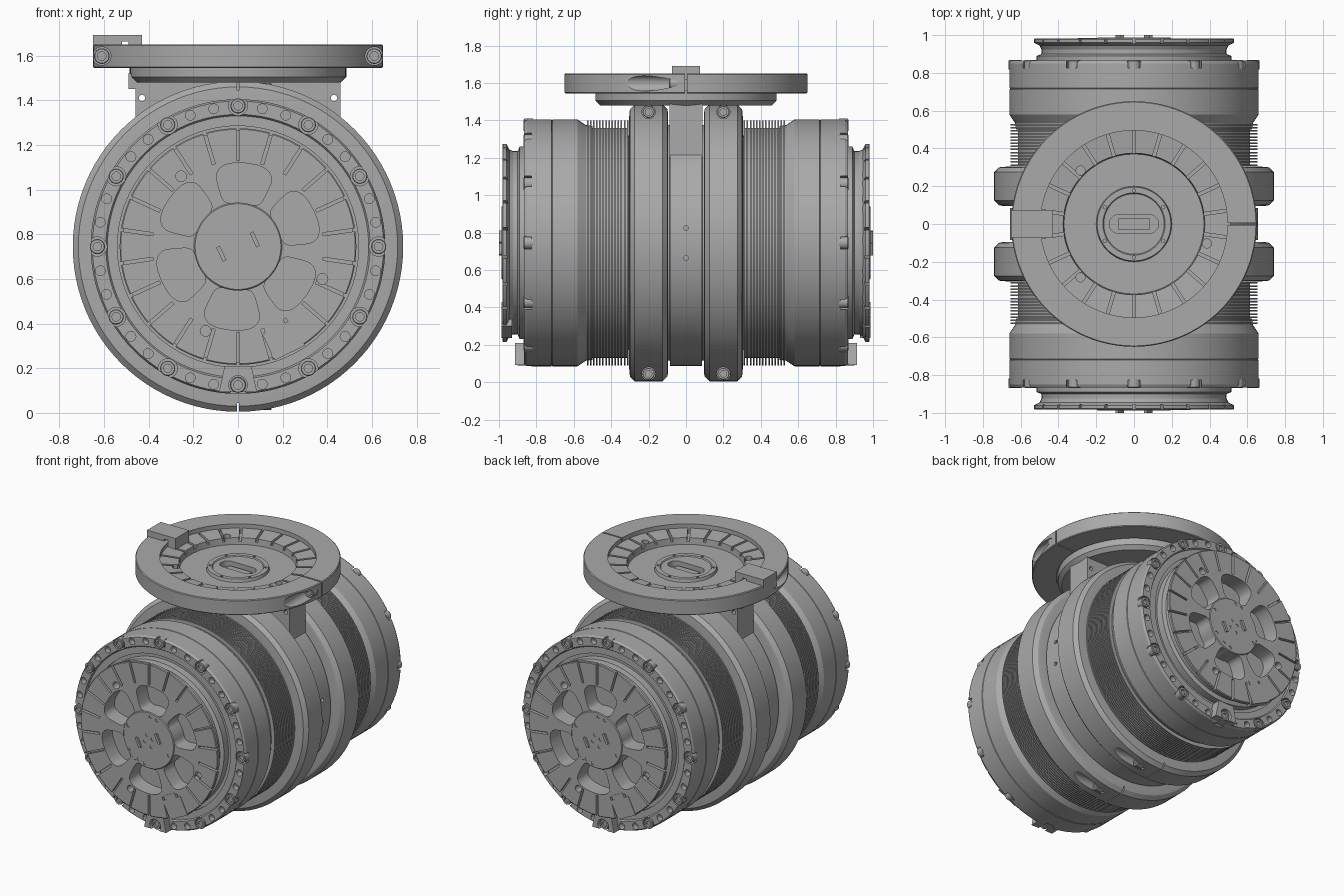
import bpy, bmesh
from math import pi, cos, sin, radians, copysign
from mathutils import Matrix, Vector

cube = bpy.data.objects.get("Cube")
if cube:
    bpy.data.objects.remove(cube)

grey = bpy.data.materials.new("machined_grey")
grey.use_nodes = True
tone = (0.40, 0.40, 0.40, 1)
grey.diffuse_color = tone
grey.node_tree.nodes["Principled BSDF"].inputs["Base Color"].default_value = tone

AXIS = 0.745                      # height of the barrel axis
move = Matrix.Translation
UP = move((0, 0, AXIS))
FRONT = UP @ Matrix.Rotation(pi / 2, 4, 'X')
REAR = UP @ Matrix.Rotation(pi, 4, 'Z') @ Matrix.Rotation(pi / 2, 4, 'X')
TO_X = Matrix.Rotation(pi / 2, 4, 'Y')
TO_FRONT = Matrix.Rotation(pi / 2, 4, 'X')


def turn(deg):
    return Matrix.Rotation(radians(deg), 4, 'Z')


def lathe(bm, profile, steps=96, m=Matrix()):
    verts = [bm.verts.new((r, 0, z)) for r, z in profile]
    edges = [bm.edges.new(p) for p in zip(verts, verts[1:])]
    before = set(bm.verts) - set(verts)
    bmesh.ops.spin(bm, geom=verts + edges, cent=(0, 0, 0), axis=(0, 0, 1),
                   angle=2 * pi, steps=steps, use_duplicate=False)
    new = [v for v in bm.verts if v not in before]
    bmesh.ops.remove_doubles(bm, verts=new, dist=1e-5)
    new = [v for v in bm.verts if v not in before]
    bmesh.ops.transform(bm, matrix=m, verts=new)


def box(bm, lo, hi, m=Matrix()):
    lo, hi = Vector(lo), Vector(hi)
    bmesh.ops.create_cube(bm, size=1, matrix=m @ move((lo + hi) / 2) @ Matrix.Diagonal((*(hi - lo), 1)))


def rod(bm, r, z0, z1, m=Matrix(), seg=24):
    bmesh.ops.create_cone(bm, cap_ends=True, segments=seg, radius1=r, radius2=r,
                          depth=z1 - z0, matrix=m @ move((0, 0, (z0 + z1) / 2)))


def prism(bm, outline, z0, z1):
    face = bm.faces.new([bm.verts.new((x, y, z0)) for x, y in outline])
    out = bmesh.ops.extrude_face_region(bm, geom=[face])
    bmesh.ops.translate(bm, vec=(0, 0, z1 - z0),
                        verts=[v for v in out["geom"] if isinstance(v, bmesh.types.BMVert)])


def bolt(bm, m, r=0.03):
    lathe(bm, [(0, -.015), (r * .55, -.015), (r * .55, 0), (r * .9, 0), (r, -.004), (r, -.05), (0, -.05)], 24, m)


def to_object(name, bm, matrix=Matrix()):
    bmesh.ops.recalc_face_normals(bm, faces=bm.faces)
    mesh = bpy.data.meshes.new(name)
    bm.to_mesh(mesh)
    bm.free()
    mesh.materials.append(grey)
    ob = bpy.data.objects.new(name, mesh)
    ob.matrix_world = matrix
    bpy.context.collection.objects.link(ob)
    return ob


def cut(ob, bm):
    tool = to_object("cutter", bm, ob.matrix_world.copy())
    tool.hide_render = True
    mod = ob.modifiers.new("cut", 'BOOLEAN')
    mod.operation, mod.solver, mod.use_self, mod.object = 'DIFFERENCE', 'EXACT', True, tool
    bpy.context.view_layer.update()
    result = bpy.data.meshes.new_from_object(ob.evaluated_get(bpy.context.evaluated_depsgraph_get()))
    ob.modifiers.clear()
    ob.data = result
    bpy.data.objects.remove(tool)


def smooth(ob):
    bpy.ops.object.select_all(action='DESELECT')
    ob.select_set(True)
    bpy.context.view_layer.objects.active = ob
    bpy.ops.object.shade_smooth_by_angle(angle=radians(25))


parts = []      # single parts
ends = []       # parts repeated on the rear end

# End housing with bolt counterbores and small holes round the rim
bm = bmesh.new()
lathe(bm, [(0, .5), (.625, .5), (.63, .535), (.66, .58), (.66, .714), (.655, .717), (.66, .72),
           (.66, .85), (.652, .865), (.592, .865), (.585, .855), (.54, .855), (.54, .84), (0, .84)])
housing = to_object("front_housing", bm, FRONT)
bm = bmesh.new()
for k in range(12):
    rod(bm, .043, .825, .9, turn(30 * k) @ move((.63, 0, 0)))
    for side in (-10, 10):
        rod(bm, .022, .825, .9, turn(30 * k + side) @ move((.626, 0, 0)), 16)
cut(housing, bm)
ends.append(housing)

# Rim bolts
bm = bmesh.new()
for k in range(12):
    if k != 9:
        bolt(bm, turn(30 * k) @ move((.63, 0, .868)), .034)
ends.append(to_object("front_rim_bolts", bm, FRONT))

# Lock block at the foot of the rim
bm = bmesh.new()
prism(bm, [(-.06, -.535), (.06, -.535), (.085, -.652), (-.085, -.652)], .83, .915)
block = to_object("front_lock_block", bm, FRONT)
bm = bmesh.new()
rod(bm, .042, .885, .95, move((0, -.62, 0)))
box(bm, (-.004, -.7, .8), (.004, -.61, .95))
cut(block, bm)
ends.append(block)
bm = bmesh.new()
bolt(bm, move((0, -.62, .905)), .035)
ends.append(to_object("front_lock_bolt", bm, FRONT))

# Coupling rotor: flared rim, radial grooves, six deep pockets
bm = bmesh.new()
lathe(bm, [(0, .8), (.515, .8), (.515, .89), (.49, .9), (.49, .925), (.5, .945), (.53, .96), (.53, .978), (.525, .982), (0, .982)])
rotor = to_object("front_rotor", bm, FRONT)
bm = bmesh.new()


def power(v):
    return copysign(abs(v) ** .5, v)


for k in range(6):
    outline = []
    for i in range(40):
        t = 2 * pi * i / 40
        r = .285 + .09 * power(cos(t))
        a = radians(85 + 60 * k) + radians(23) * power(sin(t)) * (1 - .12 * cos(t))
        outline.append((r * cos(a), r * sin(a)))
    prism(bm, outline, .87, 1.0)
for k in range(22):
    box(bm, (.385, -.007, .955), (.56, .007, 1.0), turn(90 + k * 360 / 22))
for a in (129, -21, -111):
    rod(bm, .024, .93, 1.0, turn(a) @ move((.405, 0, 0)), 20)
cut(rotor, bm)
ends.append(rotor)

# Rotor tag plate
bm = bmesh.new()
box(bm, (.4, -.075, .93), (.53, .075, .986), turn(-64))
box(bm, (.37, -.04, .93), (.4, .04, .986), turn(-64))
ends.append(to_object("front_rotor_tag", bm, FRONT))

# Hub cap with screw holes and two contact tabs
bm = bmesh.new()
lathe(bm, [(0, .86), (.197, .86), (.197, .982), (.192, .987), (0, .987)], 64)
hub = to_object("front_hub_cap", bm, FRONT)
bm = bmesh.new()
for a in (-118, -100, -22, 68, 85, 158, 215):
    rod(bm, .012, .96, 1.0, turn(a) @ move((.17, 0, 0)), 12)
for x, y in ((-.03, -.015), (.02, -.04), (.028, .015), (-.015, .035)):
    rod(bm, .011, .965, 1.0, move((x, y, 0)), 12)
cut(hub, bm)
ends.append(hub)
bm = bmesh.new()
for s in (-1, 1):
    box(bm, (-.035, -.009, .97), (.035, .009, 1.0), move((.075 * s, .032 * s, 0)) @ turn(-65))
ends.append(to_object("front_contact_tabs", bm, FRONT))

# Cooling fins
bm = bmesh.new()
comb = [(0, .28)]
for i in range(14):
    z = .308 + i * .0165
    comb += [(.615, z), (.655, z), (.655, z + .008), (.615, z + .008)]
lathe(bm, comb + [(.615, .56), (0, .56)])
ends.append(to_object("front_cooling_fins", bm, FRONT))

# Clamp ring, split top and bottom, with tangential screw pockets
bm = bmesh.new()
lathe(bm, [(0, .095), (.69, .095), (.715, .1), (.74, .125), (.74, .275), (.715, .3), (.66, .305), (0, .305)])
clamp = to_object("front_clamp_ring", bm, FRONT)
side = 1
for ob in list(ends) + [clamp]:
    smooth(ob)
for ob in ends:
    twin = ob.copy()
    twin.name = ob.name.replace("front", "rear")
    twin.matrix_world = REAR
    bpy.context.collection.objects.link(twin)
rear_clamp = clamp.copy()
rear_clamp.data = clamp.data.copy()
rear_clamp.name = "rear_clamp_ring"
rear_clamp.matrix_world = REAR
bpy.context.collection.objects.link(rear_clamp)
for ob, s in ((clamp, 1), (rear_clamp, -1)):
    bm = bmesh.new()
    for v in (-.7, .7):
        rod(bm, .036, .09, .6, move((0, v, .2)) @ Matrix.Rotation(s * pi / 2, 4, 'Y'))
        box(bm, (-.004, min(v, v * 1.1), .08), (.004, max(v, v * 1.1), .32))
    cut(ob, bm)
    parts.append(ob)
bm = bmesh.new()
for y in (-.2, .2):
    for v in (-.7, .7):
        bolt(bm, move((.15, y, AXIS + v)) @ TO_X, .032)
parts.append(to_object("clamp_bolts", bm))

# Middle band between the clamps
bm = bmesh.new()
lathe(bm, [(0, -.1), (.63, -.1), (.63, -.087), (.657, -.085), (.657, .085), (.63, .087), (.63, .1), (0, .1)])
band = to_object("middle_band", bm, FRONT)
bm = bmesh.new()
for z in (-.08, .08):
    rod(bm, .013, .6, .7, move((0, z, 0)) @ TO_X, 12)
cut(band, bm)
parts.append(band)

# Saddle neck rising from the band to the top flange
bm = bmesh.new()
box(bm, (-.46, -.087, .95), (.46, .087, 1.51))
box(bm, (-.49, -.087, 1.45), (-.44, .087, 1.52))
neck = to_object("saddle_neck", bm)
bm = bmesh.new()
for x in (-.43, .43):
    rod(bm, .014, -.2, .2, move((x, 0, 1.41)) @ TO_FRONT, 16)
cut(neck, bm)
parts.append(neck)

# Top flange dish with stepped recess, grooves and central slot
bm = bmesh.new()
lathe(bm, [(0, 1.48), (.46, 1.48), (.485, 1.505), (.485, 1.56), (.51, 1.56), (.51, 1.622), (.375, 1.61), (.37, 1.565),
           (.2, 1.565), (.195, 1.585), (.165, 1.585), (.16, 1.578), (0, 1.578)])
dish = to_object("top_dish", bm)
bm = bmesh.new()
for k in range(22):
    box(bm, (.36, -.008, 1.585), (.505, .008, 1.66), turn(90 + k * 360 / 22))
for a in (135, -15, -135):
    rod(bm, .024, 1.57, 1.66, turn(a) @ move((.4, 0, 0)), 20)
for k in range(6):
    rod(bm, .009, 1.57, 1.62, turn(30 + 60 * k) @ move((.178, 0, 0)), 12)
prism(bm, [(copysign(.08, cos(t)) + .05 * cos(t), .05 * sin(t))
           for t in [pi * (i + .5) / 12 for i in range(24)]], 1.54, 1.6)
cut(dish, bm)
parts.append(dish)

# Slim key in the central slot
bm = bmesh.new()
box(bm, (-.085, -.03, 1.53), (.085, .03, 1.555))
parts.append(to_object("slot_key", bm))

# Outer locking ring with split and screw pockets
bm = bmesh.new()
lathe(bm, [(.495, 1.65), (.495, 1.545), (.645, 1.545), (.65, 1.55), (.65, 1.645), (.645, 1.65), (.495, 1.65)], 128)
ring = to_object("locking_ring", bm)
bm = bmesh.new()
box(bm, (.48, -.005, 1.5), (.7, .005, 1.7))
for x in (-.61, .61):
    rod(bm, .041, .045, .6, move((x, 0, 1.598)) @ TO_FRONT)
cut(ring, bm)
parts.append(ring)
bm = bmesh.new()
for x in (-.61, .61):
    bolt(bm, move((x, -.09, 1.598)) @ TO_FRONT, .035)
parts.append(to_object("ring_bolts", bm))

# Stop catch on the ring
bm = bmesh.new()
box(bm, (-.65, -.075, 1.64), (-.52, .075, 1.664))
box(bm, (-.65, -.075, 1.664), (-.43, .075, 1.692))
box(bm, (-.49, -.075, 1.6), (-.43, .075, 1.665))
parts.append(to_object("stop_catch", bm))

for ob in parts:
    smooth(ob)
